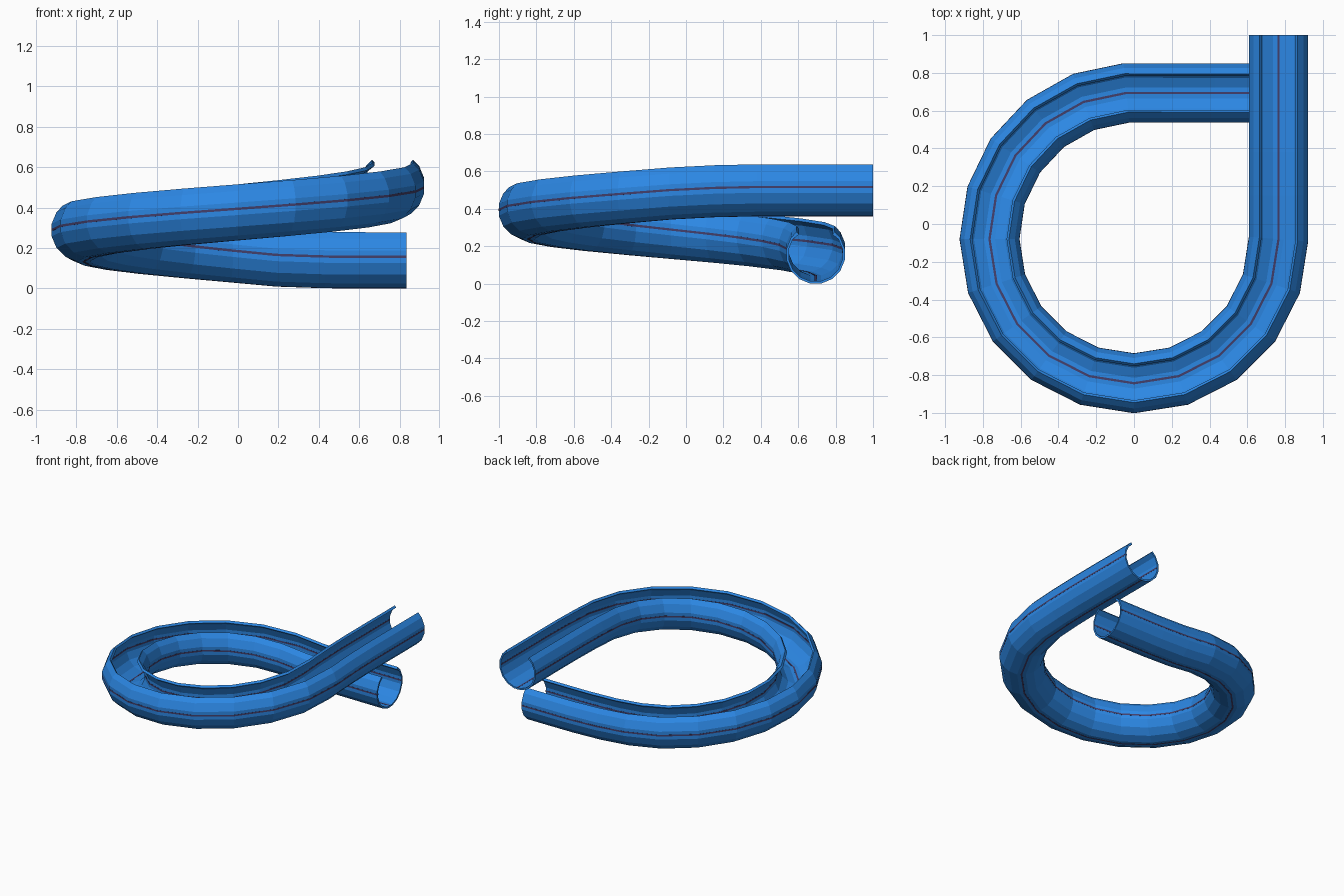
import bpy, bmesh, math
from mathutils import Vector

if "Cube" in bpy.data.objects:
    bpy.data.objects.remove(bpy.data.objects["Cube"])

R, WALL, CY = 0.159, 0.013, -0.08

def material(name, rgb):
    m = bpy.data.materials.new(name)
    m.diffuse_color = (*rgb, 1)
    m.use_nodes = True
    m.node_tree.nodes["Principled BSDF"].inputs["Base Color"].default_value = m.diffuse_color
    return m

blue = material("slide blue", (0.025, 0.245, 0.78))
seam = material("seam dark violet", (0.055, 0.05, 0.15))

# centre path: lower straight, climbing bend, upper straight
path = [(0.834, 0.693, 0.157), (0.66, 0.693, 0.157), (0.43, 0.693, 0.158), (0.19, 0.693, 0.166)]
STEPS = 15
for i in range(STEPS + 1):
    a = 93 + 87 * i / 5 if i < 5 else 180 + 18 * (i - 5)
    t = math.radians(a)
    ry = 0.775 if a < 180 else 0.763
    z = 0.187 + (a - 93) / 267 * 0.313
    path.append((0.765 * math.cos(t), CY + ry * math.sin(t), z))
path += [(0.765, 0.15, 0.512), (0.765, 0.38, 0.517), (0.765, 0.62, 0.517), (0.765, 1.0, 0.517)]
path = [Vector(p) for p in path]

def sweep(name, section, mat):
    """Sweep a closed section along the path with mitred, upright rings."""
    bm = bmesh.new()
    rings = []
    for i, p in enumerate(path):
        d0 = (p - path[max(i - 1, 0)]).to_2d()
        d1 = (path[min(i + 1, len(path) - 1)] - p).to_2d()
        d0 = d0.normalized() if d0.length else d1.normalized()
        d1 = d1.normalized() if d1.length else d0
        d = (d0 + d1).normalized()
        side = Vector((d.y, -d.x, 0)) / max(d.dot(d0), 0.5)
        rings.append([bm.verts.new(p + side * u + Vector((0, 0, v))) for u, v in section])
    n = len(section)
    for a, b in zip(rings, rings[1:]):
        for j in range(n):
            k = (j + 1) % n
            bm.faces.new((a[j], a[k], b[k], b[j]))
    for ring in (rings[0], rings[-1]):
        for j in range(n // 2 - 1):
            bm.faces.new((ring[j], ring[j + 1], ring[n - 2 - j], ring[n - 1 - j]))
    bmesh.ops.recalc_face_normals(bm, faces=bm.faces)
    mesh = bpy.data.meshes.new(name)
    bm.to_mesh(mesh)
    bm.free()
    mesh.materials.append(mat)
    bpy.context.collection.objects.link(bpy.data.objects.new(name, mesh))

# open-topped round trough with flat bottom and side facets
angles = [-230] + [-213.75 + 22.5 * i for i in range(12)] + [50]
def arc(r, tip):
    rr = [tip] + [r] * 12 + [tip]
    return [(q * math.cos(math.radians(a)), q * math.sin(math.radians(a))) for a, q in zip(angles, rr)]
sec = arc(R, 0.158) + arc(R - WALL, 0.139)[::-1]
sweep("slide_tube", sec, blue)

# thin seam strips on the sides and bottom, showing inside and outside
flat = math.cos(math.radians(11.25))
ro, ri, w = R * flat + 0.001, (R - WALL) * flat - 0.001, 0.006
sweep("left_seam", [(-ro, w), (-ro, -w), (-ri, -w), (-ri, w)], seam)
sweep("right_seam", [(ro, -w), (ro, w), (ri, w), (ri, -w)], seam)
sweep("bottom_seam", [(-w, -ro), (w, -ro), (w, -ri), (-w, -ri)], seam)
